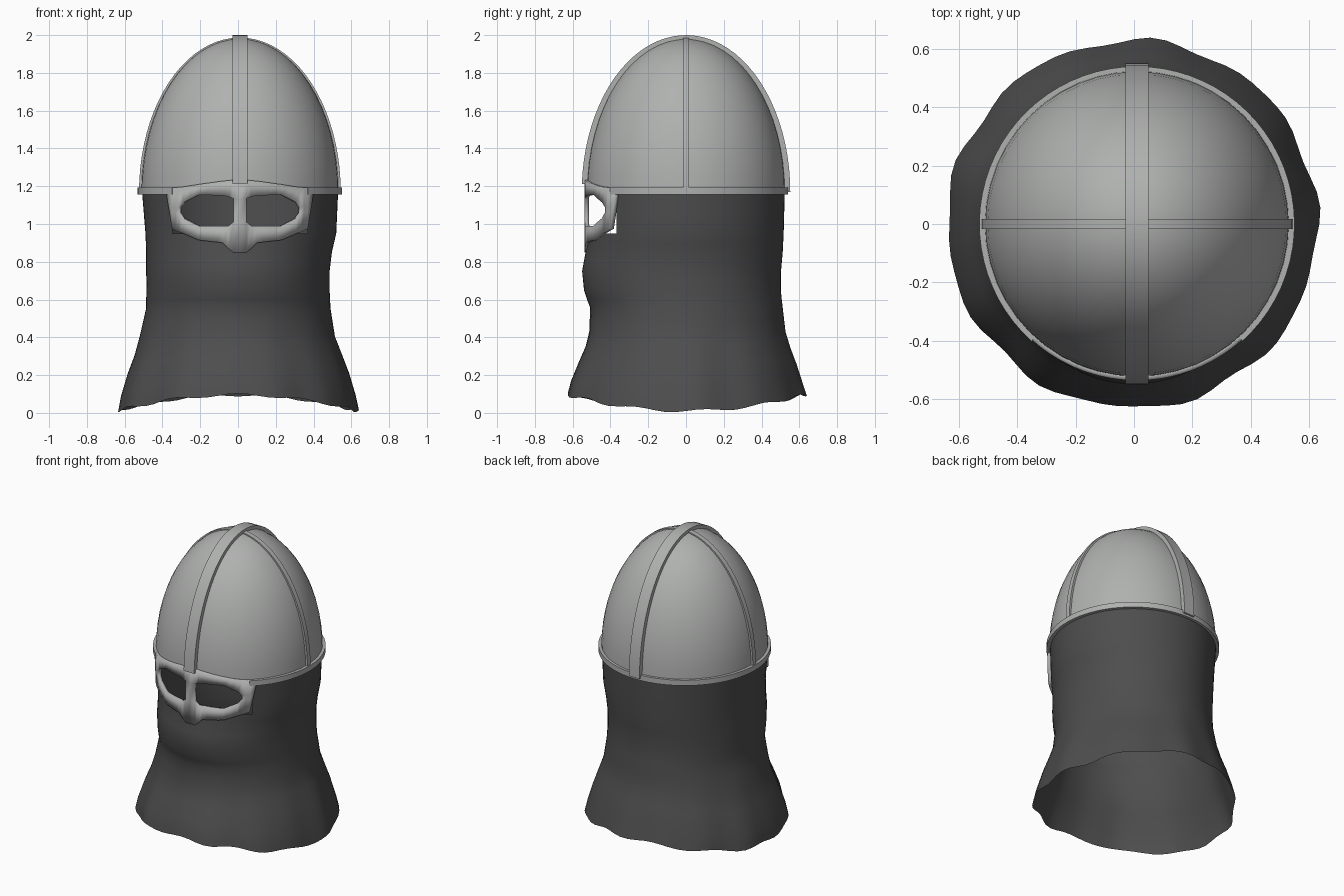
import bpy, bmesh, math
from math import sin, cos, pi

if "Cube" in bpy.data.objects:
    bpy.data.objects.remove(bpy.data.objects["Cube"])

CX = 0.01            # the steel parts sit slightly off centre
BASE = 1.17          # height where the dome starts


def material(name, rgb):
    m = bpy.data.materials.new(name)
    m.diffuse_color = (*rgb, 1)
    m.use_nodes = True
    m.node_tree.nodes["Principled BSDF"].inputs["Base Color"].default_value = m.diffuse_color
    return m


STEEL = material("steel grey", (0.43, 0.44, 0.43))
CLOTH = material("dark cloth", (0.075, 0.075, 0.075))


def make(name, verts, faces, mat, angle=35):
    me = bpy.data.meshes.new(name)
    me.from_pydata(verts, [], faces)
    ob = bpy.data.objects.new(name, me)
    bpy.context.collection.objects.link(ob)
    me.materials.append(mat)
    bm = bmesh.new()
    bm.from_mesh(me)
    bmesh.ops.remove_doubles(bm, verts=bm.verts, dist=1e-5)
    bmesh.ops.recalc_face_normals(bm, faces=bm.faces)
    bm.to_mesh(me)
    bm.free()
    bpy.ops.object.select_all(action='DESELECT')
    ob.select_set(True)
    bpy.context.view_layer.objects.active = ob
    bpy.ops.object.shade_smooth_by_angle(angle=math.radians(angle))
    return ob


def interp(pts, t):
    """Piecewise linear lookup in a list of (position, value...) rows."""
    for a, b in zip(pts, pts[1:]):
        if t <= b[0]:
            k = max(0, (t - a[0]) / (b[0] - a[0]))
            return [p + (q - p) * k for p, q in zip(a[1:], b[1:])]
    return list(pts[-1][1:])


def grid_faces(rows, n, closed):
    m = n if closed else n - 1
    return [(r * n + i, r * n + (i + 1) % n, (r + 1) * n + (i + 1) % n, (r + 1) * n + i)
            for r in range(rows - 1) for i in range(m)]


# Dome: half ellipsoid, open below
N, R = 48, 16
verts = []
for r in range(R):
    e = pi / 2 * r / R
    verts += [(CX + 0.522 * cos(e) * cos(2 * pi * i / N), 0.525 * cos(e) * sin(2 * pi * i / N),
               BASE + 0.81 * sin(e)) for i in range(N)]
verts.append((CX, 0, BASE + 0.81))
top = len(verts) - 1
make("dome", verts, grid_faces(R, N, True) +
     [((R - 1) * N + i, (R - 1) * N + (i + 1) % N, top) for i in range(N)], STEEL)


# Arched bands over the dome: a rectangle swept along a half ellipse
def arch(name, half_width, radius, height, start, along_x):
    n, verts = 40, []
    for k in range(n + 1):
        a = start + (pi - start) * k / n
        for rad, hgt, w in ((0.51, 0.795, -1), (radius, height, -1), (radius, height, 1), (0.51, 0.795, 1)):
            s, z = -rad * cos(a), BASE + hgt * sin(a)
            verts.append((CX + s, w * half_width, z) if along_x else (CX + w * half_width, s, z))
    faces = grid_faces(n + 1, 4, True) + [(0, 1, 2, 3), (4 * n, 4 * n + 1, 4 * n + 2, 4 * n + 3)]
    make(name, verts, faces, STEEL)


arch("crest_band", 0.04, 0.552, 0.83, 0.05, False)
arch("side_band", 0.017, 0.534, 0.817, 0.0, True)

# Rim: rectangular ring, broken at the front where the mask takes over
gap = math.asin(0.36 / 0.54)
n, verts = 56, []
for k in range(n + 1):
    a = -pi / 2 + gap + (2 * pi - 2 * gap) * k / n
    verts += [(CX + r * cos(a), r * sin(a), z)
              for r, z in ((0.515, 1.155), (0.541, 1.155), (0.541, 1.192), (0.515, 1.192))]
make("rim", verts, grid_faces(n + 1, 4, True) +
     [(0, 1, 2, 3), (4 * n, 4 * n + 1, 4 * n + 2, 4 * n + 3)], STEEL)

# Eye mask: columns (distance from centre, bottom, eye bottom, eye top, top), bent on a cylinder
MASK = [(0, .85, 1.01, 1.13, 1.235), (.035, .85, 1.01, 1.135, 1.235), (.06, .87, .99, 1.145, 1.23),
        (.09, .90, .99, 1.15, 1.228), (.22, .915, .99, 1.155, 1.21), (.30, .95, 1.03, 1.115, 1.197),
        (.322, .957, 1.06, 1.09, 1.195), (.36, .975, 1.06, 1.09, 1.192), (.388, 1.15, 1.155, 1.16, 1.19)]
us = sorted({m[0] for m in MASK} | {.12, .15, .185, .26, .34})
us = [-u for u in reversed(us[1:])] + us
verts = [(CX + u, -math.sqrt(0.537 ** 2 - u * u), z) for u in us for z in interp(MASK, abs(u))]
faces = []
for c in range(len(us) - 1):
    mid = abs(us[c] + us[c + 1]) / 2
    for j in range(3):
        if j == 1 and 0.035 < mid < 0.322:
            continue                      # eye opening
        faces.append((c * 4 + j, c * 4 + 4 + j, c * 4 + 5 + j, c * 4 + 1 + j))
mask = make("eye_mask", verts, faces, STEEL)
mod = mask.modifiers.new("thickness", 'SOLIDIFY')
mod.thickness = 0.022
mod.offset = -1

# Neck curtain: rows of (height, left, right, front, back) radii, with folds growing to the hem
CURTAIN = [(0, .64, .63, .63, .63), (.08, .625, .615, .612, .61), (.2, .588, .583, .57, .58),
           (.3, .55, .548, .533, .55), (.4, .522, .512, .512, .526), (.55, .487, .49, .508, .512),
           (.65, .485, .485, .54, .502), (.75, .486, .485, .55, .503), (.85, .486, .497, .532, .512),
           (.95, .49, .52, .52, .517), (1.17, .508, .53, .522, .523)]
heights = [0, .04, .08, .14, .2, .25, .3, .35, .4, .475, .55, .6, .65, .7, .75, .8, .85, .9, .95, 1.06, 1.17]
N, verts = 72, []
for h in heights:
    left, right, front, back = interp(CURTAIN, h)
    low = max(0, 1 - h / 0.55)            # fold strength
    for i in range(N):
        a = 2 * pi * i / N
        fold = 1 + low * (0.012 * sin(9 * a + 1) + 0.008 * sin(14 * a))
        x = cos(a) * (right if cos(a) > 0 else left) * fold
        y = sin(a) * (back if sin(a) > 0 else front) * fold
        hem = 0.01 + 0.085 * sin(a) ** 2 + 0.008 * sin(11 * a)
        verts.append((x, y, h + hem * max(0, 1 - h / 0.6)))
faces = []
for f in grid_faces(len(heights), N, True):
    x, y, z = [sum(verts[v][k] for v in f) / 4 for k in range(3)]
    if not (y < 0 and z > 0.95 and abs(x - CX) < 0.355):   # face opening behind the mask
        faces.append(f)
make("neck_curtain", verts, faces, CLOTH, 60)
